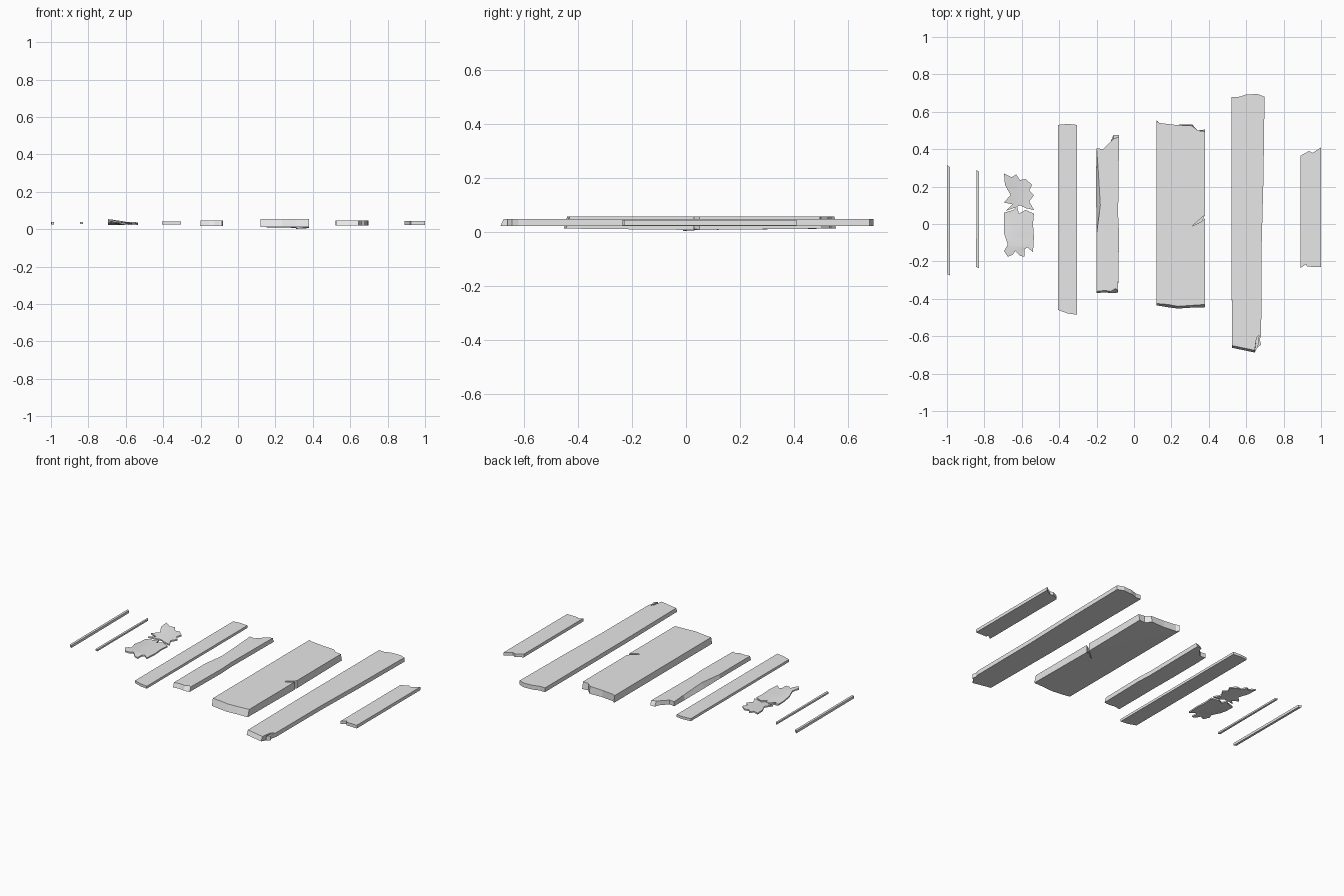
import bpy
import bmesh

# Remove the default cube
cube = bpy.data.objects.get("Cube")
if cube:
    bpy.data.objects.remove(cube, do_unlink=True)

# Single plain grey used on every part
grey = bpy.data.materials.new("plain_grey")
grey.use_nodes = True
grey_value = (0.8, 0.8, 0.8, 1.0)
grey.diffuse_color = grey_value
grey.node_tree.nodes["Principled BSDF"].inputs["Base Color"].default_value = grey_value


def finish(name, bm):
    """Turn a bmesh into a named object with outward normals."""
    bmesh.ops.recalc_face_normals(bm, faces=bm.faces[:])
    mesh = bpy.data.meshes.new(name)
    bm.to_mesh(mesh)
    bm.free()
    mesh.materials.append(grey)
    obj = bpy.data.objects.new(name, mesh)
    bpy.context.collection.objects.link(obj)
    return obj


def board(name, bottom, top, outline, splinters=None):
    """Extrude an outline; splinters shift chosen bottom corners by (dx, dy, dz)."""
    splinters = splinters or {}
    bm = bmesh.new()
    upper, lower = [], []
    for index, (x, y) in enumerate(outline):
        dx, dy, dz = splinters.get(index, (0, 0, 0))
        upper.append(bm.verts.new((x, y, top)))
        lower.append(bm.verts.new((x + dx, y + dy, bottom + dz)))
    caps = [bm.faces.new(upper), bm.faces.new(lower[::-1])]
    for i in range(len(outline)):
        j = (i + 1) % len(outline)
        bm.faces.new((upper[j], upper[i], lower[i], lower[j]))
    bmesh.ops.triangulate(bm, faces=caps)
    return finish(name, bm)


def shred(name, outline, height, thickness):
    """A thin torn flake whose surface follows a height function."""
    bm = bmesh.new()
    face = bm.faces.new([bm.verts.new((x, y, 0)) for x, y in outline])
    bmesh.ops.triangulate(bm, faces=[face])
    bmesh.ops.subdivide_edges(bm, edges=bm.edges[:], cuts=1, use_grid_fill=True)
    bmesh.ops.triangulate(bm, faces=bm.faces[:])
    for vert in bm.verts:
        vert.co.z = height(vert.co.x, vert.co.y)
    sheet = bm.faces[:]
    copy = bmesh.ops.extrude_face_region(bm, geom=sheet, use_keep_orig=True)
    for item in copy["geom"]:
        if isinstance(item, bmesh.types.BMVert):
            item.co.z += thickness
    obj = finish(name, bm)
    bpy.ops.object.select_all(action="DESELECT")
    obj.select_set(True)
    bpy.context.view_layer.objects.active = obj
    bpy.ops.object.shade_smooth_by_angle()
    return obj


def clamp(value):
    return max(0.0, min(1.0, value))


# Two thin sticks on the right-hand side
board("outer_stick", .024, .04,
      [(-1, .315), (-.985, .305), (-.983, -.275), (-.998, -.268)])
board("inner_stick", .027, .038,
      [(-.842, .29), (-.83, .28), (-.83, -.235), (-.844, -.23)])

# Torn flakes, curled up towards one edge
def back_height(x, y):
    return .023 + .014 * clamp((-.6 - x) / .09) + .008 * clamp((y - .1) / .15)


def front_height(x, y):
    return .022 + .023 * clamp((-.6 - x) / .09) * clamp(-y / .15 + .1)


shred("back_flake",
      [(-.695, .27), (-.655, .25), (-.63, .265), (-.61, .235), (-.58, .24),
       (-.545, .21), (-.56, .18), (-.535, .155), (-.56, .12), (-.535, .075),
       (-.58, .085), (-.61, .1), (-.63, .09), (-.685, .07), (-.65, .105),
       (-.695, .115), (-.66, .155), (-.69, .21)],
      back_height, .009)
shred("front_flake",
      [(-.695, .06), (-.645, .075), (-.625, .095), (-.615, .055), (-.58, .075),
       (-.535, .055), (-.54, 0), (-.535, -.07), (-.54, -.15), (-.57, -.125),
       (-.585, -.135), (-.585, -.175), (-.61, -.17), (-.635, -.145),
       (-.65, -.165), (-.675, -.175), (-.695, -.145), (-.675, -.11), (-.695, -.05)],
      front_height, .009)

# Narrow clean plank
board("narrow_plank", .025, .041,
      [(-.405, .53), (-.355, .535), (-.305, .53), (-.305, -.485),
       (-.355, -.478), (-.405, -.46)])

# Splintered plank with a chipped side
board("splintered_plank", .018, .046,
      [(-.2, .405), (-.165, .4), (-.125, .44), (-.11, .455), (-.08, .465),
       (-.085, .05), (-.08, -.05), (-.085, -.355), (-.1, -.345),
       (-.125, -.36), (-.155, -.355), (-.2, -.36), (-.2, -.05),
       (-.18, .1), (-.192, .3)],
      {3: (0, .02, 0), 4: (0, .01, 0), 7: (0, -.01, 0), 8: (0, -.025, 0),
       9: (0, -.01, 0), 10: (0, -.01, 0), 11: (0, -.01, 0),
       13: (-.022, 0, 0), 14: (-.01, 0, 0)})

# Wide thick plank with a split in its side
board("wide_plank", .011, .055,
      [(.12, .55), (.135, .54), (.22, .53), (.31, .525), (.34, .5), (.38, .495),
       (.38, .05), (.31, -.012), (.365, .015), (.38, .03), (.38, -.43),
       (.31, -.435), (.235, -.44), (.18, -.43), (.12, -.425)],
      {0: (0, .005, 0), 3: (0, .008, 0), 5: (0, .01, 0), 6: (0, 0, -.005),
       7: (0, 0, -.009), 9: (0, 0, -.005), 10: (0, -.015, 0),
       11: (0, -.012, 0), 12: (0, -.012, 0), 13: (0, -.015, 0), 14: (0, -.01, 0)})

# Longest plank, with a split front corner
board("long_plank", .02, .047,
      [(.52, .68), (.555, .678), (.6, .692), (.66, .695), (.698, .68),
       (.692, .24), (.682, -.13), (.68, -.59), (.672, -.62), (.68, -.645),
       (.66, -.66), (.668, -.595), (.655, -.61), (.645, -.675),
       (.525, -.65), (.52, -.13)],
      {13: (0, -.012, 0), 14: (0, -.012, 0)})

# Short plank on the left-hand side
board("short_plank", .023, .043,
      [(.89, .365), (.935, .39), (.955, .38), (1, .41), (1, -.23),
       (.925, -.228), (.92, -.215), (.89, -.235)])
